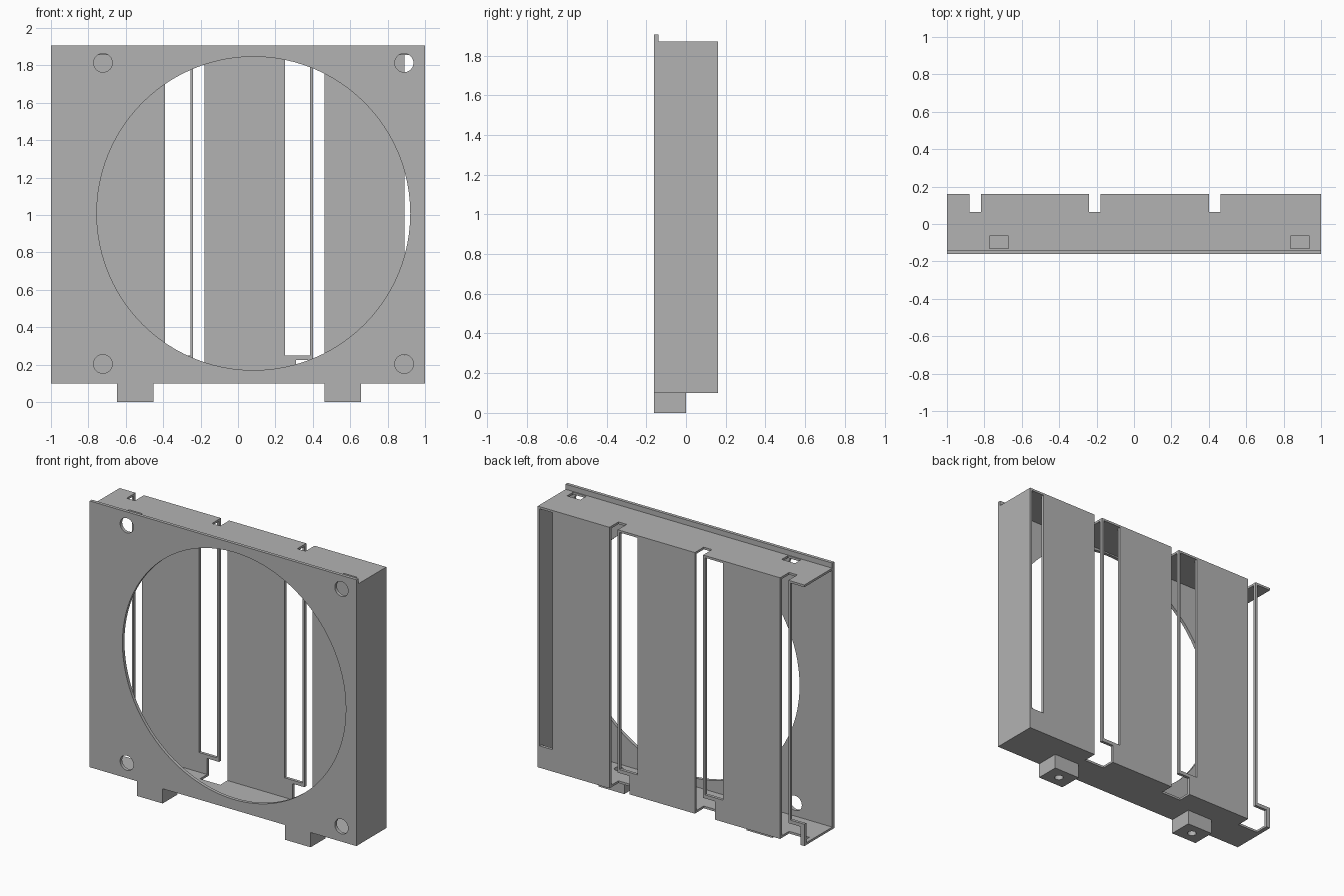
import bpy, bmesh, math
from mathutils import Matrix, Vector

cube = bpy.data.objects.get("Cube")
if cube:
    bpy.data.objects.remove(cube, do_unlink=True)

grey = bpy.data.materials.new("plain_grey")
grey.use_nodes = True
grey.diffuse_color = (0.45, 0.45, 0.45, 1)
grey.node_tree.nodes["Principled BSDF"].inputs["Base Color"].default_value = (0.45, 0.45, 0.45, 1)


def finish(name, bm):
    mesh = bpy.data.meshes.new(name)
    bm.to_mesh(mesh)
    bm.free()
    mesh.materials.append(grey)
    obj = bpy.data.objects.new(name, mesh)
    bpy.context.collection.objects.link(obj)
    return obj


def box(name, x, y, z):
    """Box from (min, max) pairs."""
    bm = bmesh.new()
    bmesh.ops.create_cube(bm, size=1)
    for v in bm.verts:
        v.co = Vector((r[0] if c < 0 else r[1]) for c, r in zip(v.co, (x, y, z)))
    return finish(name, bm)


def rod(name, centre, radius, depth, axis, sides=32):
    bm = bmesh.new()
    turn = Matrix.Rotation(math.pi / 2, 4, 'X') if axis == 'Y' else Matrix()
    bmesh.ops.create_cone(bm, cap_ends=True, segments=sides, radius1=radius, radius2=radius,
                          depth=depth, matrix=Matrix.Translation(centre) @ turn)
    return finish(name, bm)


def cut(target, cutters):
    """Subtract each cutter from the target, then discard it."""
    bpy.context.view_layer.objects.active = target
    for c in cutters:
        c.hide_render = True
        mod = target.modifiers.new("cut", 'BOOLEAN')
        mod.operation, mod.solver, mod.object = 'DIFFERENCE', 'EXACT', c
        bpy.ops.object.modifier_apply(modifier=mod.name)
        bpy.data.objects.remove(c, do_unlink=True)


FRONT, LIP, BACK = -0.16, -0.138, 0.16
FAN_X, FAN_Z, SPACING = 0.083, 1.008, 0.805

# Front plate with fan opening and four screw holes
plate = box("front_plate", (-1, 1), (FRONT, LIP), (0.1, 1.905))
holes = [rod("fan_cutter", (FAN_X, -0.15, FAN_Z), 0.838, 0.2, 'Y', 96)]
for sx in (-1, 1):
    for sz in (-1, 1):
        holes.append(rod("screw_cutter", (FAN_X + sx * SPACING, -0.15, FAN_Z + sz * SPACING),
                         0.05, 0.2, 'Y'))
cut(plate, holes)

# Thin shell, open at the front and at the right end
shell = box("shell", (-1, 1), (LIP, BACK), (0.1, 1.87))
cutters = [box("cavity", (-1.2, 0.986), (-0.3, 0.14), (0.115, 1.855))]

# Repeating back windows, card channels and widened channel feet
for i in range(-2, 2):
    s = 0.64 * i
    cutters.append(box("window", (0.25 + s, min(0.386 + s, 0.986)), (0.1, 0.3), (0.248, 1.855)))
    if i < 1:
        cutters.append(box("channel", (0.4 + s, 0.462 + s), (0.064, 0.3), (0.15, 2)))
        cutters.append(box("channel_foot", (0.31 + s, 0.462 + s), (0.064, 0.3), (0, 0.224)))

# Nut slots in the top
for sx in (-1, 1):
    x = FAN_X + sx * SPACING
    cutters.append(box("nut_slot", (x - 0.05, x + 0.05), (-0.131, -0.065), (1.8, 2)))

# Mounting feet with vertical screw holes
for side, x in (("right", -0.55), ("left", 0.56)):
    foot = box(side + "_foot", (x - 0.097, x + 0.097), (FRONT, 0), (0, 0.1))
    cut(foot, [rod("foot_cutter", (x, -0.08, 0.05), 0.028, 0.3, 'Z')])
    cutters.append(rod("floor_cutter", (x, -0.08, 0.1), 0.028, 0.2, 'Z'))

cut(shell, cutters)
